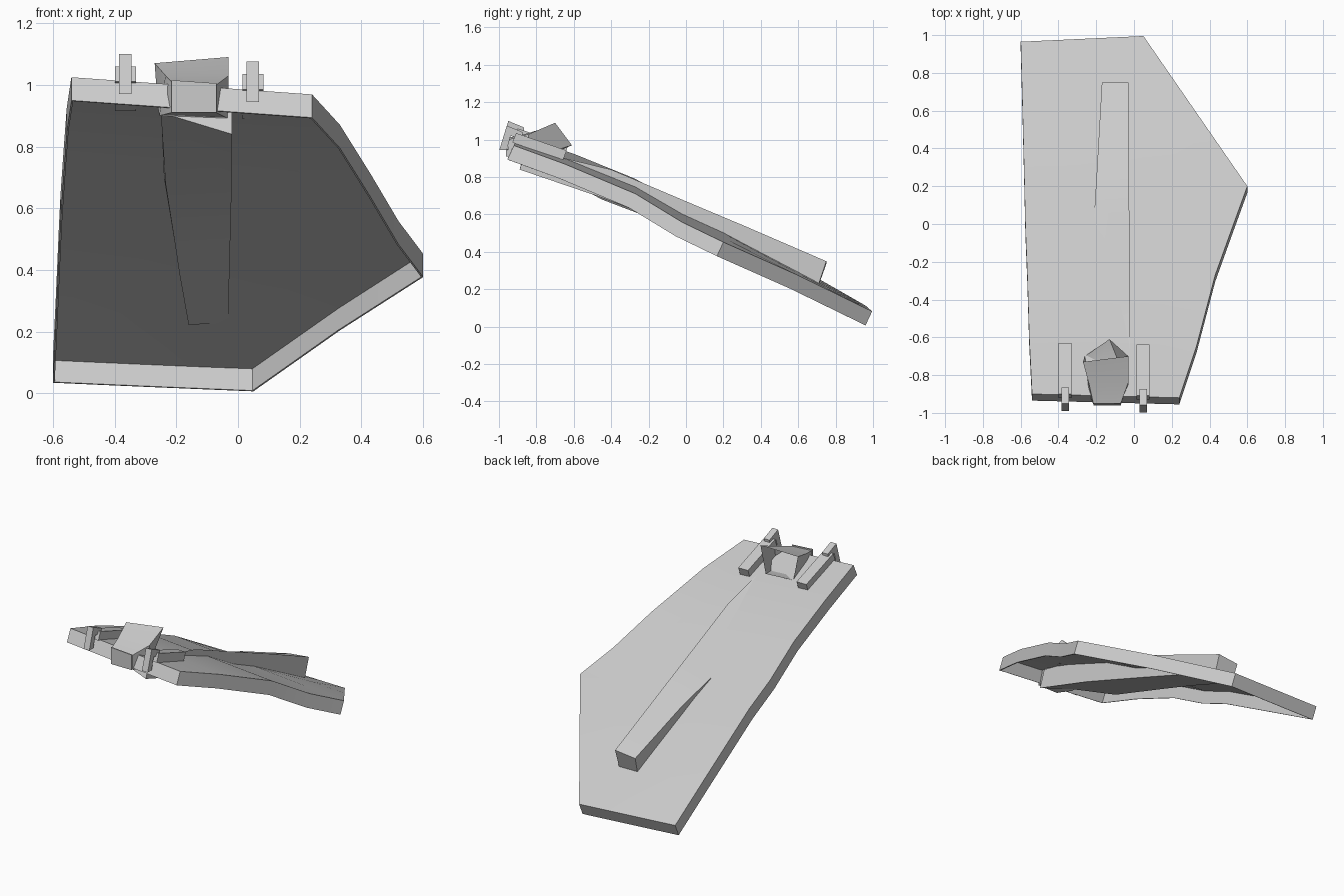
import bpy, bmesh
from mathutils import Vector

cube = bpy.data.objects.get("Cube")
if cube:
    bpy.data.objects.remove(cube)

grey = bpy.data.materials.new("light_grey")
grey.use_nodes = True
grey.diffuse_color = (0.6, 0.6, 0.6, 1)
grey.node_tree.nodes["Principled BSDF"].inputs["Base Color"].default_value = (0.6, 0.6, 0.6, 1)


def finish(name, bm, smooth=30, flip=False):
    bmesh.ops.recalc_face_normals(bm, faces=bm.faces)
    if flip:
        bmesh.ops.reverse_faces(bm, faces=bm.faces)
    mesh = bpy.data.meshes.new(name)
    bm.to_mesh(mesh)
    bm.free()
    mesh.materials.append(grey)
    ob = bpy.data.objects.new(name, mesh)
    bpy.context.collection.objects.link(ob)
    bpy.ops.object.select_all(action='DESELECT')
    bpy.context.view_layer.objects.active = ob
    ob.select_set(True)
    bpy.ops.object.shade_smooth_by_angle(angle=smooth * 3.1416 / 180)
    return ob


def loft(name, sections, cap_start=True, cap_end=True, **kw):
    """Skin a row of closed sections."""
    bm = bmesh.new()
    rings = [[bm.verts.new(p) for p in s] for s in sections]
    for a, b in zip(rings, rings[1:]):
        for i in range(len(a)):
            j = (i + 1) % len(a)
            bm.faces.new((a[i], a[j], b[j], b[i]))
    if cap_start:
        bm.faces.new(rings[0])
    if cap_end:
        bm.faces.new(rings[-1])
    return finish(name, bm, **kw)


# Height of the curved, slightly tilted panel
PROFILE = [(-1, 1.015), (-0.6, 0.88), (-0.27, 0.745), (-0.02, 0.6), (0.2, 0.5), (1, 0.08)]


def panel_z(x, y):
    tilt = 0.08 if y < 0.2 else 0.08 - 0.08 * (y - 0.2)
    for (y0, z0), (y1, z1) in zip(PROFILE, PROFILE[1:]):
        if y <= y1:
            return z0 + (z1 - z0) * (y - y0) / (y1 - y0) - tilt * x


# Panel: curved sheet with a rim turned down all round
left = [(-.54, -.90), (-.555, -.6), (-.565, -.27), (-.575, -.02), (-.58, .2), (-.59, .6), (-.60, .965)]
right = [(.24, -.92), (.33, -.65), (.43, -.27), (.52, -.02), (.60, .2), (.33, .59), (.05, .995)]
bm = bmesh.new()
rows = []
for a, b in zip(left, right):
    row = []
    for i in range(5):
        p = Vector(a).lerp(Vector(b), i / 4)
        row.append(bm.verts.new((p.x, p.y, panel_z(p.x, p.y))))
    rows.append(row)
for r, s in zip(rows, rows[1:]):
    for i in range(4):
        bm.faces.new((r[i], r[i + 1], s[i + 1], s[i]))
border = [e for e in bm.edges if e.is_boundary]
rim = bmesh.ops.extrude_edge_only(bm, edges=border)["geom"]
rim_verts = [v for v in rim if isinstance(v, bmesh.types.BMVert)]
bmesh.ops.translate(bm, verts=rim_verts, vec=(0, -0.035, -0.075))
bmesh.ops.recalc_face_normals(bm, faces=bm.faces)
if sum(f.normal.z * f.calc_area() for f in bm.faces) < 0:
    bmesh.ops.reverse_faces(bm, faces=bm.faces)
bmesh.ops.solidify(bm, geom=bm.faces[:], thickness=0.006)
finish("panel", bm)

# Arm: tapering twisted beam that passes through the panel (inward-facing skin)
loft("arm", [
    [(-.25, -.87, .91), (-.02, -.89, .84), (-.02, -.85, .95), (-.25, -.85, .94)],
    [(-.235, -.45, .68), (-.02, -.45, .69), (-.02, -.4, .84), (-.24, -.4, .70)],
    [(-.205, .05, .49), (-.025, .05, .50), (-.025, .06, .645), (-.21, .06, .585)],
    [(-.19, .31, .39), (-.028, .31, .40), (-.028, .31, .54), (-.195, .31, .51)],
    [(-.16, .71, .222), (-.03, .71, .23), (-.03, .75, .35), (-.17, .75, .335)],
], smooth=40, flip=True)

# Scoop: flared housing at the front of the arm, open toward the back
loft("scoop", [
    [(-.215, -.955, .91), (-.07, -.955, .91), (-.07, -.95, 1.0), (-.215, -.95, 1.01)],
    [(-.255, -.87, .90), (-.03, -.86, .89), (-.03, -.84, 1.03), (-.235, -.86, 1.03)],
    [(-.26, -.70, .93), (-.13, -.61, .97), (-.03, -.70, 1.09), (-.27, -.73, 1.07)],
], cap_end=False, smooth=40, flip=True)

# Nose plate on the front of the scoop
loft("nose_plate", [
    [(-.215, y, .91), (-.07, y, .91), (-.07, y, 1.005), (-.215, y, 1.015)]
    for y in (-.962, -.955)])

# Hinges: a sloping rail and a claw on each side of the arm
RAIL = [(-.92, 1.01), (-.65, .915), (-.63, .967), (-.9, 1.06)]
CLAW = [(-.99, .97), (-.95, 1.10), (-.865, 1.065), (-.87, 1.03), (-.93, 1.045), (-.95, .97)]
for side, x, dy, dz in (("right", -.365, 0, 0), ("left", .048, -.008, -.025)):
    for part, outline, half in (("rail", RAIL, .034), ("claw", CLAW, .02)):
        loft(side + "_hinge_" + part,
             [[(x + s * half, y + dy, z + dz) for y, z in outline] for s in (-1, 1)])
